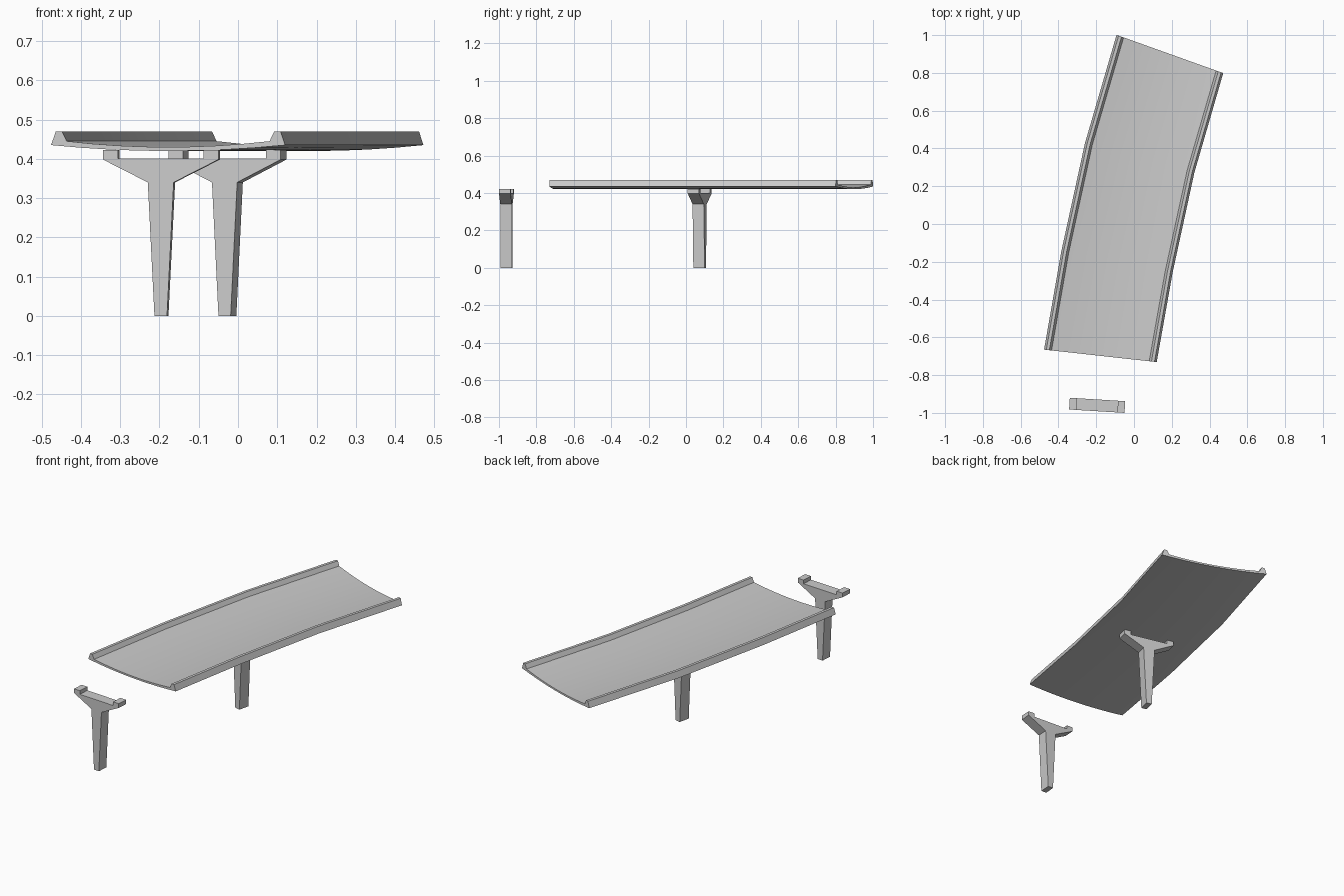
import bpy
import bmesh
import math
from mathutils import Vector, Matrix

if "Cube" in bpy.data.objects:
    bpy.data.objects.remove(bpy.data.objects["Cube"], do_unlink=True)

# Single concrete colour
concrete = bpy.data.materials.new("concrete grey")
concrete.use_nodes = True
GREY = (0.6, 0.6, 0.6, 1.0)
concrete.diffuse_color = GREY
concrete.node_tree.nodes["Principled BSDF"].inputs["Base Color"].default_value = GREY


def loft(name, profile, frames, smooth_angle):
    """Sweep a closed profile through a row of frames and cap both ends."""
    bm = bmesh.new()
    rings = [[bm.verts.new(m @ Vector((x, 0, z))) for x, z in profile] for m in frames]
    count = len(profile)
    for a, b in zip(rings, rings[1:]):
        for i in range(count):
            j = (i + 1) % count
            bm.faces.new((a[i], a[j], b[j], b[i]))
    bm.faces.new(rings[0])
    bm.faces.new(rings[-1])
    bmesh.ops.recalc_face_normals(bm, faces=bm.faces)
    mesh = bpy.data.meshes.new(name)
    bm.to_mesh(mesh)
    bm.free()
    mesh.materials.append(concrete)
    obj = bpy.data.objects.new(name, mesh)
    bpy.context.collection.objects.link(obj)
    bpy.ops.object.select_all(action='DESELECT')
    obj.select_set(True)
    bpy.context.view_layer.objects.active = obj
    bpy.ops.object.shade_smooth_by_angle(angle=math.radians(smooth_angle))
    return obj


def frame(x, y, degrees):
    return Matrix.Translation((x, y, 0)) @ Matrix.Rotation(math.radians(degrees), 4, 'Z')


def dish(half_width, low, rise, steps=8):
    """Shallow sagging arc from left to right."""
    us = [-1 + 2 * i / steps for i in range(steps + 1)]
    return [(u * half_width, low + rise * u * u) for u in us]


# Bridge deck: dished slab with a tapered curb along each edge
curb = [(0.288, 0.47), (0.272, 0.47)]
deck_profile = (dish(0.3, 0.42, 0.015) + curb
                + dish(0.26, 0.43, 0.015)[::-1]
                + [(-x, z) for x, z in curb[::-1]])
deck_path = [(-0.178, -0.698, -6.3), (-0.09, -0.20, -10.8),
             (0.03, 0.35, -15.2), (0.19, 0.90, -19.7)]
loft("bridge_deck", deck_profile, [frame(*p) for p in deck_path], 25)

# Piers: tapered stem, flared head and a bearing pad at each end
half = [(0.016, 0), (0.033, 0.34), (0.147, 0.398), (0.147, 0.422),
        (0.109, 0.422), (0.109, 0.401)]
pier_profile = half + [(-x, z) for x, z in half[::-1]]
for name, x, y, turn in (("front_pier", -0.195, -0.96, -3.5),
                         ("middle_pier", -0.027, 0.073, -13.5)):
    base = frame(x, y, turn)
    ends = [base @ Matrix.Translation((0, d, 0)) for d in (-0.031, 0.031)]
    loft(name, pier_profile, ends, 60)
